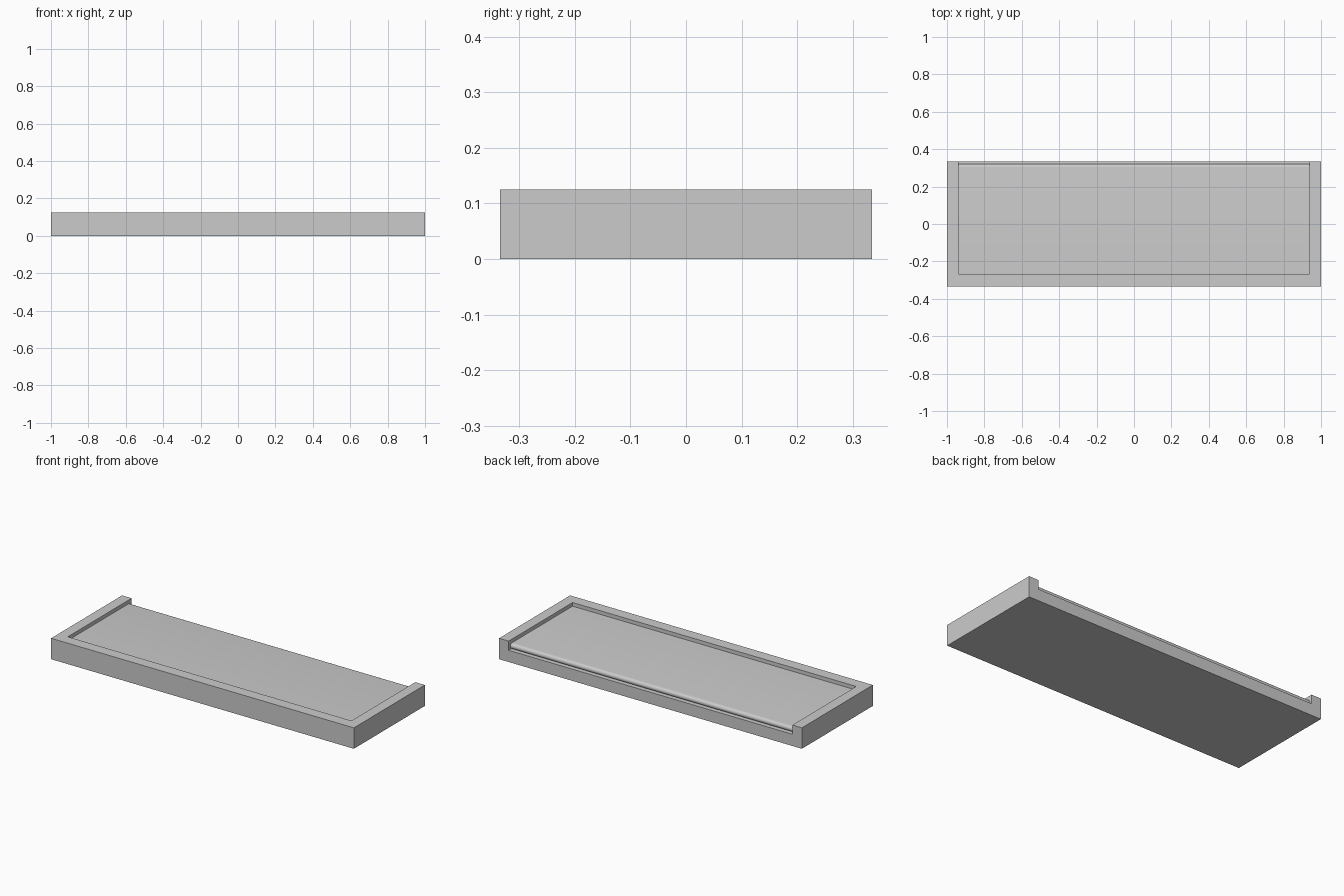
import bpy, bmesh, math

if "Cube" in bpy.data.objects:
    bpy.data.objects.remove(bpy.data.objects["Cube"])

W, D, H = 1.0, 0.335, 0.125      # half width, half depth, height
IN_X, IN_Y = 0.937, -0.268       # inner faces of the rim
LEDGE, TOP = 0.07, 0.103         # base floor and panel surface
NOSE_Y = 0.32                    # rear limit of the panel


def extrude(name, points, direction):
    """Close a planar outline and extrude it into a solid."""
    bm = bmesh.new()
    face = bm.faces.new([bm.verts.new(p) for p in points])
    ext = bmesh.ops.extrude_face_region(bm, geom=[face])
    verts = [g for g in ext["geom"] if isinstance(g, bmesh.types.BMVert)]
    bmesh.ops.translate(bm, vec=direction, verts=verts)
    bmesh.ops.recalc_face_normals(bm, faces=bm.faces[:])
    mesh = bpy.data.meshes.new(name)
    bm.to_mesh(mesh)
    bm.free()
    obj = bpy.data.objects.new(name, mesh)
    bpy.context.collection.objects.link(obj)
    return obj


# Tray: solid block with a recess open to the back
tray = extrude("tray", [(-W, -D, 0), (W, -D, 0), (W, D, 0), (-W, D, 0)], (0, 0, H))
cutter = extrude("recess_cutter",
                 [(-IN_X, IN_Y, LEDGE), (IN_X, IN_Y, LEDGE),
                  (IN_X, D + 0.1, LEDGE), (-IN_X, D + 0.1, LEDGE)], (0, 0, 0.2))
cutter.hide_render = True
cut = tray.modifiers.new("recess", 'BOOLEAN')
cut.operation = 'DIFFERENCE'
cut.object = cutter
cut.solver = 'EXACT'
bpy.context.view_layer.objects.active = tray
bpy.ops.object.modifier_apply(modifier=cut.name)
bpy.data.objects.remove(cutter)

# Inset panel with a rounded rear nose
r = (TOP - LEDGE) / 2
profile = [(-IN_X, IN_Y, LEDGE)]
for i in range(13):
    a = -math.pi / 2 + math.pi * i / 12
    profile.append((-IN_X, NOSE_Y - r + r * math.cos(a), LEDGE + r + r * math.sin(a)))
profile.append((-IN_X, IN_Y, TOP))
panel = extrude("inset_panel", profile, (2 * IN_X, 0, 0))
bpy.context.view_layer.objects.active = panel
panel.select_set(True)
bpy.ops.object.shade_smooth_by_angle(angle=math.radians(30))
